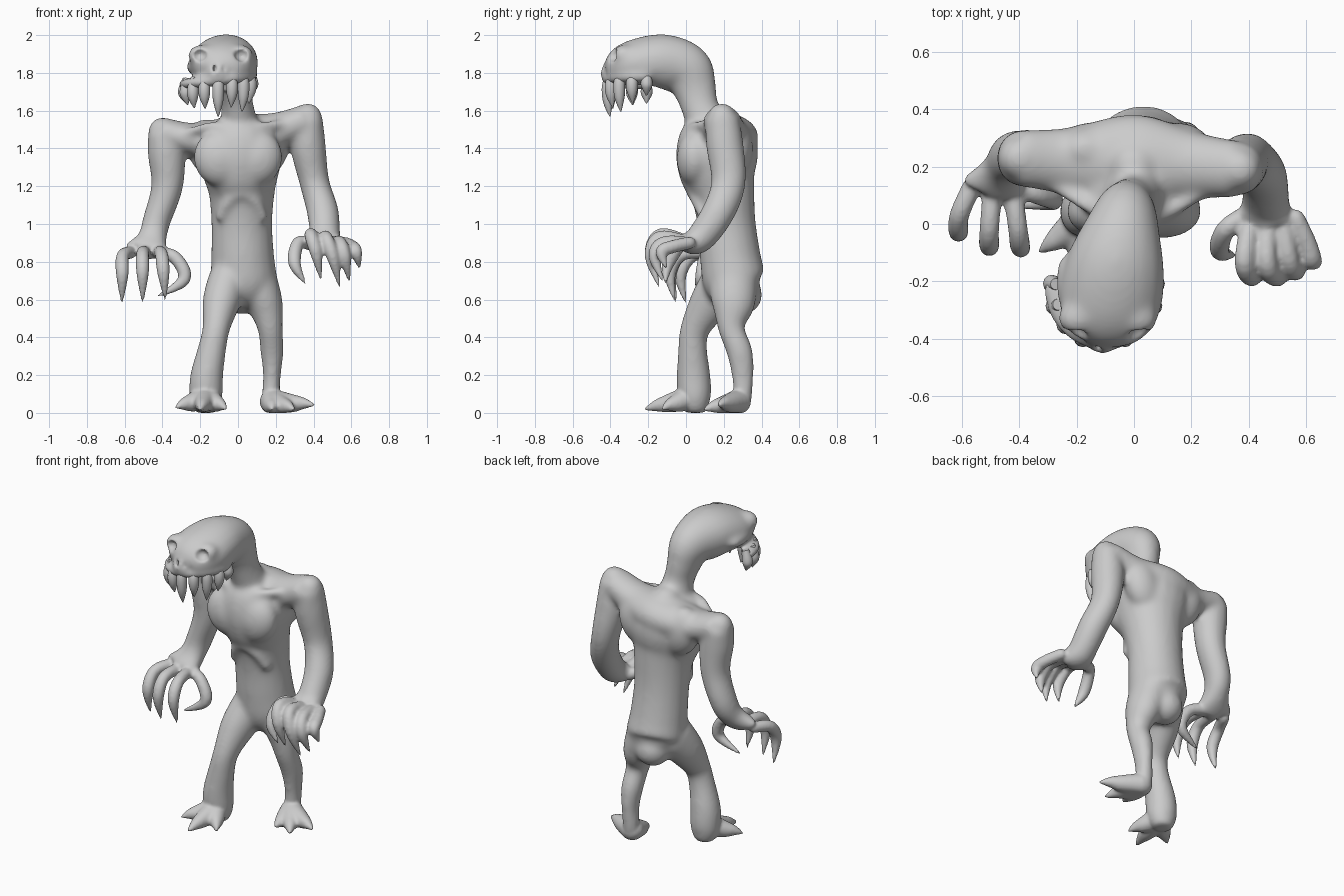
import bpy, bmesh, math
from mathutils import Vector, Matrix

cube = bpy.data.objects.get("Cube")
if cube:
    bpy.data.objects.remove(cube)

skin = bpy.data.materials.new("grey_skin")
skin.use_nodes = True
GREY = (0.6, 0.6, 0.6, 1)
skin.diffuse_color = GREY
skin.node_tree.nodes["Principled BSDF"].inputs["Base Color"].default_value = GREY


def spline(rows, steps=5):
    """Catmull-Rom through rows of numbers."""
    pts = [Vector(r) for r in rows]
    out = []
    for i in range(len(pts) - 1):
        a, b, c, d = pts[max(i - 1, 0)], pts[i], pts[i + 1], pts[min(i + 2, len(pts) - 1)]
        for s in range(steps):
            t = s / steps
            out.append(b + (c - a) * (t / 2) + (a * 2 - b * 5 + c * 4 - d) * (t * t / 2)
                       + (b * 3 - a - c * 3 + d) * (t ** 3 / 2))
    return out + [pts[-1]]


def ball(bm, centre, size, turn=0):
    mat = Matrix.Translation(centre) @ Matrix.Rotation(turn, 4, 'Y') @ Matrix.Diagonal((*size, 1))
    made = bmesh.ops.create_uvsphere(bm, u_segments=24, v_segments=16, radius=1, matrix=mat)
    for v in made["verts"]:
        v.co.z = max(v.co.z, 0)


def tube(bm, rows, axis=(1, 0, 0), sides=20):
    """Loft ellipses with domed ends; each row is x, y, z, radius along axis, other radius."""
    for end in (rows[0], rows[-1]):
        if min(end[3:]) > .03:
            ball(bm, end[:3], [min(end[3:]) * .95] * 3)
    rows = spline(rows)
    centres = [Vector(r[:3]) for r in rows]
    rings = []
    for i, row in enumerate(rows):
        tangent = (centres[min(i + 1, len(rows) - 1)] - centres[max(i - 1, 0)]).normalized()
        u = Vector(axis)
        u = (u - tangent * u.dot(tangent)).normalized()
        v = tangent.cross(u)
        ring = []
        for k in range(sides):
            a = math.tau * k / sides
            p = centres[i] + u * math.cos(a) * max(row[3], .003) + v * math.sin(a) * max(row[4], .003)
            p.z = max(p.z, 0)
            ring.append(bm.verts.new(p))
        rings.append(ring)
    for lo, hi in zip(rings, rings[1:]):
        for k in range(sides):
            n = (k + 1) % sides
            bm.faces.new((lo[k], lo[n], hi[n], hi[k]))
    bm.faces.new(rings[0][::-1])
    bm.faces.new(rings[-1])


def digit(bm, base, knuckle, tip, bend=(0, -.045, .03), radii=(.034, .035, .034)):
    """Curved finger or toe ending in a pointed claw."""
    b, k, t = Vector(base), Vector(knuckle), Vector(tip)
    path = zip((b, k, (k + t) / 2 + Vector(bend), t), (*radii, .006))
    tube(bm, [(*p, w, w) for p, w in path], axis=(1, .1, .05), sides=14)


def make_object(name, bm):
    bmesh.ops.recalc_face_normals(bm, faces=bm.faces)
    mesh = bpy.data.meshes.new(name)
    bm.to_mesh(mesh)
    bm.free()
    mesh.materials.append(skin)
    obj = bpy.data.objects.new(name, mesh)
    bpy.context.collection.objects.link(obj)
    return obj


body = bmesh.new()

# Torso from pelvis to collar
tube(body, [(.02, .3, .625, .13, .11), (.03, .26, .69, .175, .165), (.025, .235, .82, .168, .162),
            (.02, .215, 1, .162, .155), (.02, .195, 1.16, .175, .17), (.015, .17, 1.27, .205, .205),
            (.01, .165, 1.38, .228, .218), (0, .185, 1.48, .2, .195), (0, .2, 1.52, .1, .1)])
# Shoulder beams
tube(body, [(-.4, .23, 1.49, .1, .075), (-.22, .22, 1.445, .12, .09), (0, .22, 1.46, .165, .12),
            (.2, .205, 1.49, .12, .1), (.36, .19, 1.555, .1, .08)], axis=(0, 1, 0))
# Chest muscles, shoulder blades, collarbones and rib arch
for s in (-1, 1):
    ball(body, (s * .1, .045, 1.345), (.135, .095, .15), s * .3)
    ball(body, (s * .15, .26, 1.4), (.12, .095, .16), s * .3)
    tube(body, [(s * .02, .0, 1.49, .025, .025), (s * .14, .05, 1.52, .025, .025),
                (s * .3, .15, 1.5 + s * .03, .025, .025)], axis=(0, 0, 1))
    tube(body, [(.02, .03, 1.17, .03, .03), (.02 + s * .07, .055, 1.12, .03, .03),
                (.02 + s * .12, .1, 1.02, .025, .025)], axis=(0, 1, 0))

# Neck and overhanging skull
tube(body, [(.01, .16, 1.42, .14, .13), (0, .08, 1.6, .088, .1), (-.02, .045, 1.72, .095, .117),
            (-.035, 0, 1.815, .125, .142), (-.06, -.12, 1.855, .168, .15), (-.08, -.25, 1.85, .182, .135),
            (-.098, -.34, 1.83, .16, .11), (-.11, -.395, 1.8, .11, .065)])
# Upper lip rim around the mouth
MOUTH = Vector((-.105, -.225, 1.76))


def rim(degrees):
    a = math.radians(degrees)
    return MOUTH + Vector((.168 * math.cos(a), .175 * math.sin(a), .02 * math.cos(a)))


tube(body, [(*rim(a), .03, .045) for a in range(-190, 11, 20)], axis=(0, 0, 1))
# Brows and cheekbones
for s in (-1, 1):
    ball(body, (-.092 + s * .105, -.33, 1.895), (.07, .06, .055))
    ball(body, (-.085 + s * .155, -.2, 1.83), (.035, .1, .035))

# Arms, each ending in a flat palm
tube(body, [(.37, .19, 1.565, .08, .09), (.37, .205, 1.42, .095, .1), (.405, .225, 1.22, .08, .092),
            (.45, .17, 1.06, .085, .088), (.46, .07, .92, .085, .078), (.455, 0, .9, .125, .055)])
tube(body, [(-.4, .23, 1.49, .08, .095), (-.38, .23, 1.38, .1, .1), (-.375, .24, 1.2, .085, .09),
            (-.43, .235, 1.02, .075, .085), (-.455, .19, .92, .08, .068), (-.485, .12, .855, .135, .052)])

# Legs
tube(body, [(.1, .25, .7, .11, .13), (.145, .25, .57, .095, .115), (.17, .24, .45, .068, .072),
            (.18, .285, .32, .062, .07), (.18, .3, .2, .048, .06), (.175, .3, .1, .05, .052),
            (.18, .29, .04, .052, .055)])
tube(body, [(-.05, .21, .7, .11, .13), (-.09, .125, .58, .1, .11), (-.115, .05, .45, .074, .08),
            (-.135, .035, .35, .075, .077), (-.165, .04, .2, .088, .09), (-.17, .045, .1, .09, .09),
            (-.17, .05, .04, .08, .075)])

digits = bmesh.new()
# Left hand claws
for knuckle, tip in [((.385, -.13, .945), (.44, -.15, .7)), ((.465, -.14, .93), (.54, -.14, .66)),
                     ((.54, -.12, .9), (.59, -.12, .69)), ((.605, -.07, .88), (.645, -.1, .76))]:
    digit(digits, (knuckle[0] * .7 + .14, .02, .9), knuckle, tip)
digit(digits, (.39, .03, .89), (.32, -.02, .9), (.36, -.11, .68), (-.04, -.03, 0))
# Right hand claws
for knuckle, tip in [((-.61, .03, .83), (-.615, 0, .575)), ((-.505, -.02, .84), (-.505, -.05, .58)),
                     ((-.405, -.02, .84), (-.385, -.06, .59))]:
    digit(digits, (knuckle[0] * .7 - .14, .13, .85), knuckle, tip)
digit(digits, (-.42, .13, .85), (-.33, .1, .82), (-.44, .06, .61), (.1, 0, -.01))
# Tapered toes
TOE = (.068, .05, .032)
for heel, tips in [((.18, .28, .06), [(.41, .17, .04), (.3, .09, .015), (.18, .11, .015)]),
                   ((-.17, .02, .08), [(-.335, -.1, .025), (-.2, -.225, .015), (-.06, -.13, .02)])]:
    for tip in tips:
        digit(digits, heel, Vector(heel).lerp(Vector(tip), .45), tip, (0, 0, .005), TOE)

# Cutters: eye sockets, nostrils and hollow mouth
holes = bmesh.new()
for s in (-1, 1):
    ball(holes, (-.092 + s * .112, -.4, 1.895), (.042, .05, .036), s * .4)
    ball(holes, (-.1 + s * .024, -.45, 1.825), (.011, .07, .026))
ball(holes, MOUTH + Vector((0, .01, -.07)), (.13, .135, .1))

body_obj = make_object("body", body)
digits_obj = make_object("digit_helper", digits)
holes_obj = make_object("hole_cutter", holes)


def remesh(obj, size):
    mod = obj.modifiers.new("fuse", 'REMESH')
    mod.mode = 'VOXEL'
    mod.voxel_size = size


def soften(obj, times):
    mod = obj.modifiers.new("soften", 'SMOOTH')
    mod.factor = .5
    mod.iterations = times


def combine(obj, other, how):
    mod = obj.modifiers.new("combine", 'BOOLEAN')
    mod.operation = how
    mod.object = other
    other.hide_render = True


# Blend the flesh, attach the claws, carve the face and soften the joins
remesh(digits_obj, .008)
remesh(body_obj, .012)
soften(body_obj, 22)
combine(body_obj, digits_obj, 'UNION')
combine(body_obj, holes_obj, 'DIFFERENCE')
remesh(body_obj, .009)
soften(body_obj, 5)
graph = bpy.context.evaluated_depsgraph_get()
baked = bpy.data.meshes.new_from_object(body_obj.evaluated_get(graph))
body_obj.modifiers.clear()
body_obj.data = baked
for helper in (digits_obj, holes_obj):
    bpy.data.objects.remove(helper)
baked.materials.clear()
baked.materials.append(skin)

# Hanging fangs along the lip
fangs = bmesh.new()
lengths = (.1, .11, .13, .14, .19, .15, .18, .14, .1)
for i, length in enumerate(lengths):
    top = rim(-185 + i * 190 / (len(lengths) - 1))
    out = (top - MOUTH) * .08
    path = [(.03, 0, .02), (-.03, 1, .031), (-length * .6, .9, .026), (-length, .2, .003)]
    tube(fangs, [(*(top + out * o + Vector((0, 0, dz))), r, r) for dz, o, r in path], sides=12)
fang_obj = make_object("fangs", fangs)

for obj in (body_obj, fang_obj):
    bpy.ops.object.select_all(action='DESELECT')
    obj.select_set(True)
    bpy.context.view_layer.objects.active = obj
    bpy.ops.object.shade_smooth_by_angle(angle=math.radians(50))
